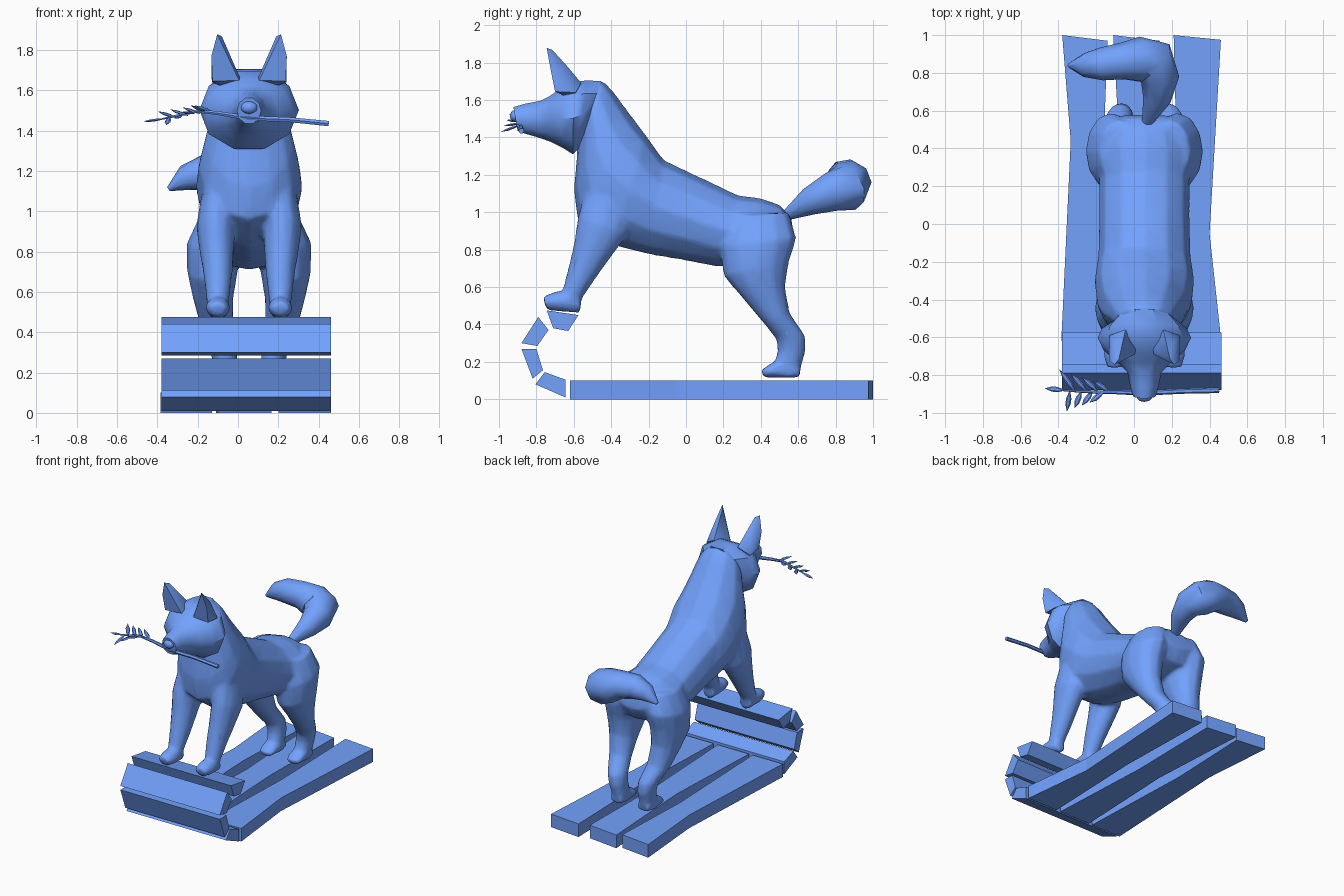
import bpy, bmesh, math
from mathutils import Vector

CX = 0.055  # animal's plane of symmetry

# One blue finish for every part
BLUE = bpy.data.materials.new("blue")
BLUE.diffuse_color = (0.17, 0.36, 0.98, 1)


def finish(bm, name, smooth=None):
    bmesh.ops.recalc_face_normals(bm, faces=bm.faces[:])
    me = bpy.data.meshes.new(name)
    bm.to_mesh(me)
    bm.free()
    me.materials.append(BLUE)
    ob = bpy.data.objects.new(name, me)
    bpy.context.collection.objects.link(ob)
    if smooth:
        bpy.ops.object.select_all(action='DESELECT')
        ob.select_set(True)
        bpy.context.view_layer.objects.active = ob
        bpy.ops.object.shade_smooth_by_angle(angle=math.radians(smooth))
    return ob


def skin(bm, rings):
    """Bridge rings of points and cap both ends."""
    vs = [[bm.verts.new(p) for p in r] for r in rings]
    n = len(vs[0])
    for a, b in zip(vs, vs[1:]):
        for i in range(n):
            j = (i + 1) % n
            bm.faces.new((a[i], a[j], b[j], b[i]))
    bm.faces.new(vs[0])
    bm.faces.new(vs[-1])


def loft(bm, sections, side=0, n=12, phase=0.0):
    """Sections: two (y, z) outline points, sideways offset, half width."""
    rings = []
    for (y1, z1), (y2, z2), off, w in sections:
        ring = []
        for k in range(n):
            a = 2 * math.pi * (k + phase) / n
            c, s = math.cos(a) / math.cos(2 * math.pi * phase / n), math.sin(a)
            ring.append((CX + side * off + w * s,
                         (y1 + y2) / 2 + c * (y1 - y2) / 2,
                         (z1 + z2) / 2 + c * (z1 - z2) / 2))
        rings.append(ring)
    skin(bm, rings)


def tube(bm, pts, n=8, flat=1.0):
    """Tapered tube through (x, y, z, radius) points."""
    P = [Vector(p[:3]) for p in pts]
    rings = []
    for i, p in enumerate(pts):
        t = (P[min(i + 1, len(P) - 1)] - P[max(i - 1, 0)]).normalized()
        u = t.cross(Vector((0, 0, 1))).normalized()
        v = u.cross(t)
        rings.append([P[i] + p[3] * (u * math.cos(a) + v * math.sin(a) * flat)
                      for a in (2 * math.pi * k / n for k in range(n))])
    skin(bm, rings)


def prism(name, outline, place, lo, hi):
    bm = bmesh.new()
    skin(bm, [[place(a, b, t) for a, b in outline] for t in (lo, hi)])
    return finish(bm, name)


# Deck planks, with gaps that widen in the middle
decks = {
    "deck_plank_left": [(-.38, 1), (-.14, .97), (-.165, .3), (-.13, -.62), (-.385, -.62), (-.335, .44)],
    "deck_plank_middle": [(-.11, 1), (.135, .97), (.125, .2), (.165, -.62), (-.10, -.62), (-.065, .2)],
    "deck_plank_right": [(.21, 1), (.46, .975), (.40, -.05), (.462, -.62), (.20, -.62), (.23, .2)],
}
for name, outline in decks.items():
    prism(name, outline, lambda a, b, t: (a, b, t), 0, .1)

# Cross planks curling up at the front
curl = [
    [(-.755, .145), (-.645, .105), (-.645, .01), (-.805, .08)],
    [(-.88, .27), (-.80, .27), (-.765, .155), (-.82, .11)],
    [(-.79, .44), (-.735, .37), (-.795, .285), (-.88, .30)],
    [(-.745, .475), (-.575, .45), (-.63, .365), (-.71, .38)],
]
for i, outline in enumerate(curl):
    prism(f"curled_plank_{i + 1}", outline, lambda a, b, t: (t, a, b), -.38, .462)

# Torso and neck
body = bmesh.new()
loft(body, [
    ((.56, .98), (.58, .86), 0, .13), ((.50, 1.04), (.52, .76), 0, .215),
    ((.40, 1.075), (.36, .72), 0, .245), ((.28, 1.09), (.16, .71), 0, .24),
    ((.08, 1.185), (-.02, .745), 0, .24), ((-.12, 1.28), (-.20, .775), 0, .245),
    ((-.22, 1.42), (-.38, .82), 0, .265), ((-.28, 1.50), (-.58, .96), 0, .25),
    ((-.34, 1.58), (-.60, 1.12), 0, .22), ((-.39, 1.65), (-.585, 1.28), 0, .19),
    ((-.44, 1.70), (-.58, 1.40), 0, .165), ((-.50, 1.70), (-.60, 1.45), 0, .12)])

# Legs and paws
for s in (-1, 1):
    loft(body, [
        ((-.54, 1.12), (-.28, 1.02), .15, .09), ((-.58, .97), (-.31, .88), .165, .098),
        ((-.60, .83), (-.40, .76), .16, .085), ((-.625, .72), (-.48, .65), .155, .072),
        ((-.655, .60), (-.555, .54), .155, .058), ((-.66, .54), (-.57, .48), .155, .052)], s)
    loft(body, [
        ((-.56, .54), (-.565, .46), .155, .045), ((-.62, .58), (-.62, .464), .155, .057),
        ((-.70, .575), (-.69, .47), .155, .062), ((-.767, .55), (-.745, .478), .155, .045)], s)
    loft(body, [
        ((.22, .98), (.55, 1.0), .13, .11), ((.18, .82), (.592, .86), .175, .135),
        ((.20, .66), (.55, .73), .182, .125), ((.31, .53), (.53, .60), .178, .10),
        ((.42, .40), (.555, .46), .16, .083), ((.483, .32), (.638, .34), .13, .07),
        ((.49, .26), (.642, .26), .12, .063), ((.47, .19), (.615, .17), .115, .058),
        ((.46, .122), (.605, .117), .115, .057)], s)
    loft(body, [
        ((.61, .18), (.61, .115), .115, .05), ((.52, .22), (.52, .114), .115, .062),
        ((.45, .19), (.44, .114), .115, .062), ((.405, .158), (.41, .118), .115, .047)], s)

# Fuse the body volumes into one soft low-poly skin
body_ob = finish(body, "body")
m = body_ob.modifiers.new("fuse", 'REMESH')
m.mode = 'VOXEL'
m.voxel_size = .014
m.use_smooth_shade = True
m = body_ob.modifiers.new("soften", 'SMOOTH')
m.factor = .5
m.iterations = 6
m = body_ob.modifiers.new("simplify", 'DECIMATE')
m.ratio = .15

# Head and snout, faceted with pointed cheeks
bm = bmesh.new()
loft(bm, [
    ((-.45, 1.70), (-.55, 1.36), 0, .15), ((-.53, 1.705), (-.575, 1.34), 0, .225),
    ((-.60, 1.695), (-.605, 1.31), 0, .247), ((-.68, 1.655), (-.66, 1.345), 0, .215),
    ((-.73, 1.62), (-.72, 1.375), 0, .15), ((-.78, 1.595), (-.79, 1.40), 0, .09),
    ((-.86, 1.58), (-.86, 1.42), 0, .075), ((-.923, 1.562), (-.90, 1.435), 0, .06)],
    n=10, phase=.5)
finish(bm, "head", 40)

# Nose
bm = bmesh.new()
bmesh.ops.create_icosphere(bm, subdivisions=2, radius=1)
bmesh.ops.scale(bm, verts=bm.verts[:], vec=(.042, .028, .032))
bmesh.ops.translate(bm, verts=bm.verts[:], vec=(CX, -.914, 1.515))
finish(bm, "nose", 60)

# Ears
ear = [(.04, -.66, 1.65), (.10, -.56, 1.69), (.185, -.59, 1.64), (.182, -.70, 1.645), (.05, -.69, 1.65),
       (.10, -.60, 1.60), (.187, -.725, 1.77), (.15, -.635, 1.78), (.105, -.665, 1.77),
       (.158, -.745, 1.878), (.135, -.715, 1.868)]
for s, name in ((-1, "ear_left"), (1, "ear_right")):
    bm = bmesh.new()
    vs = [bm.verts.new((CX + s * x, y, z)) for x, y, z in ear]
    bmesh.ops.convex_hull(bm, input=vs)
    finish(bm, name, 40)

# Tail
bm = bmesh.new()
tube(bm, [(.07, .54, .985, .03), (.12, .66, 1.055, .075), (.135, .77, 1.105, .105),
          (.10, .86, 1.13, .127), (.03, .87, 1.16, .122), (-.06, .86, 1.185, .10),
          (-.17, .845, 1.19, .09), (-.26, .84, 1.165, .065), (-.345, .84, 1.11, .012)], n=9)
finish(bm, "tail", 50)

# Twig held in the mouth
bm = bmesh.new()
tube(bm, [(.45, -.88, 1.435, .015), (.25, -.885, 1.455, .014), (.055, -.895, 1.462, .014),
          (-.10, -.89, 1.487, .011), (-.20, -.89, 1.497, .009), (-.30, -.885, 1.475, .007),
          (-.39, -.88, 1.455, .004)], n=6)
finish(bm, "twig", 50)

# Leaves in swept-back pairs plus one at the tip
bm = bmesh.new()


def leaf(base, tip):
    a, b = Vector(base), Vector(tip)
    tube(bm, [(*a, .003), (*a.lerp(b, .35), .014), (*a.lerp(b, .65), .014), (*b, .001)], n=6, flat=.5)


for i in range(4):
    x, z = -.13 - .06 * i, 1.495 - .01 * i
    leaf((x, -.888, z), (x - .085, -.83 + .02 * i, z + .03))
    leaf((x - .03, -.888, z), (x - .105 + .02 * i, -.945 - .015 * i, z + .03 - .022 * i))
leaf((-.37, -.88, 1.458), (-.47, -.87, 1.445))
finish(bm, "leaves")
